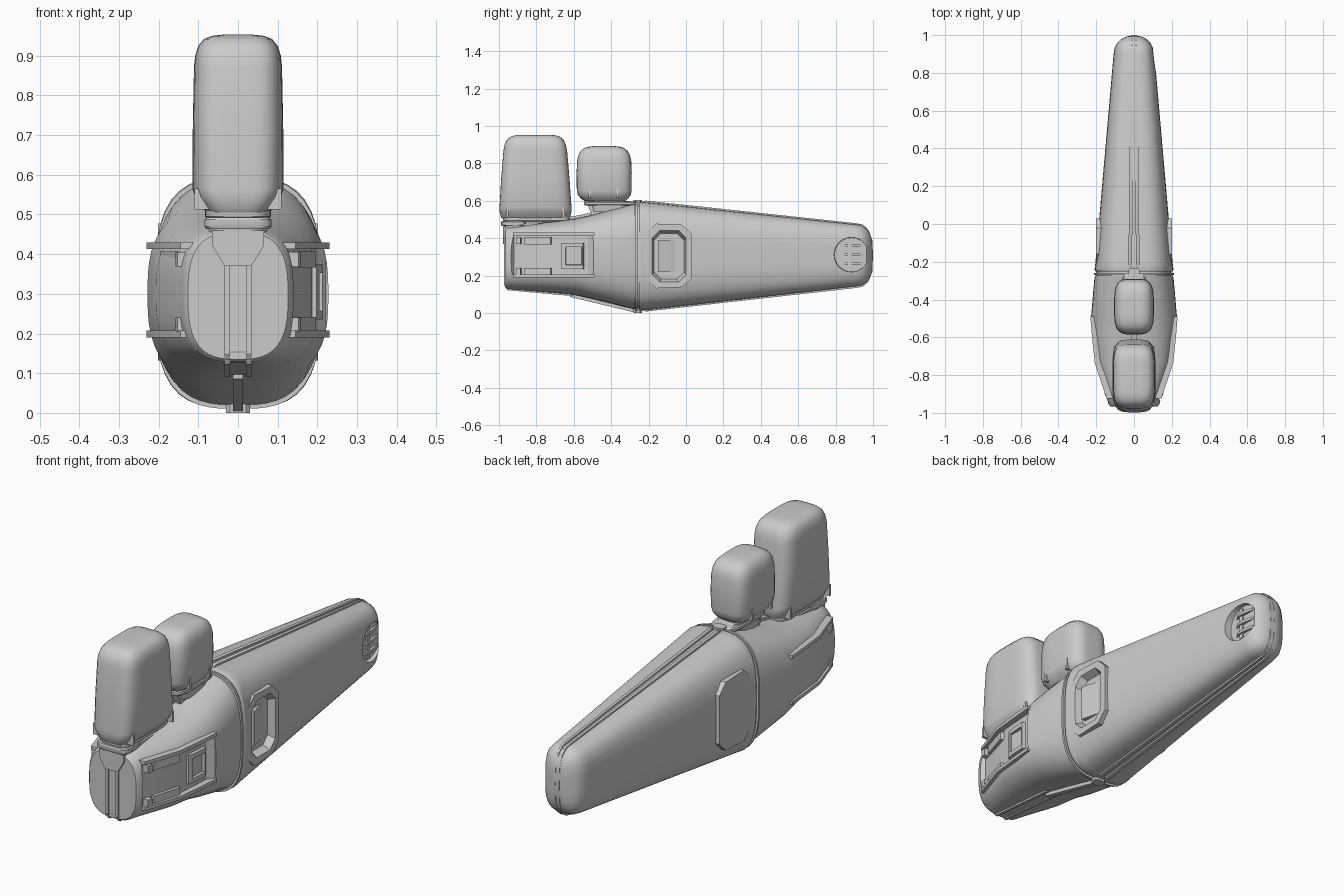
import bpy, bmesh
from math import cos, sin, pi


def finish(name, bm, mirror=False, angle=30):
    if mirror:
        geo = bmesh.ops.duplicate(bm, geom=bm.verts[:] + bm.edges[:] + bm.faces[:])["geom"]
        for v in geo:
            if isinstance(v, bmesh.types.BMVert):
                v.co.x *= -1
    bmesh.ops.recalc_face_normals(bm, faces=bm.faces[:])
    me = bpy.data.meshes.new(name)
    bm.to_mesh(me)
    bm.free()
    ob = bpy.data.objects.new(name, me)
    bpy.context.collection.objects.link(ob)
    smooth(ob, angle)
    return ob


def smooth(ob, angle=30):
    bpy.ops.object.select_all(action='DESELECT')
    ob.select_set(True)
    bpy.context.view_layer.objects.active = ob
    bpy.ops.object.shade_smooth_by_angle(angle=angle * pi / 180)


def place(axis, a, b, t):
    return {'x': (t, a, b), 'y': (a, t, b), 'z': (a, b, t)}[axis]


def loft(name, axis, rings, n=3.0, seg=56):
    """Rings are (position, half width in x, low, high), rounded-box sections."""
    bm = bmesh.new()
    loops = []
    for t, hw, lo, hi in rings:
        loop = []
        for i in range(seg):
            c, s = cos(2 * pi * i / seg), sin(2 * pi * i / seg)
            k = (abs(c) ** n + abs(s) ** n) ** (-1 / n)
            loop.append(bm.verts.new(place(axis, hw * c * k, (lo + hi) / 2 + (hi - lo) / 2 * s * k, t)))
        loops.append(loop)
    for p, q in zip(loops, loops[1:]):
        for i in range(seg):
            j = (i + 1) % seg
            bm.faces.new((p[i], p[j], q[j], q[i]))
    bm.faces.new(loops[0])
    bm.faces.new(loops[-1])
    return finish(name, bm)


def prism(name, axis, poly, a, b, taper=1.0, mirror=False, warp=None):
    """Extrude a polygon from a to b; the a end is scaled by taper."""
    bm = bmesh.new()
    cu = sum(p[0] for p in poly) / len(poly)
    cv = sum(p[1] for p in poly) / len(poly)
    lo = [bm.verts.new(place(axis, cu + (u - cu) * taper, cv + (v - cv) * taper, a)) for u, v in poly]
    hi = [bm.verts.new(place(axis, u, v, b)) for u, v in poly]
    for i in range(len(poly)):
        j = (i + 1) % len(poly)
        bm.faces.new((lo[i], lo[j], hi[j], hi[i]))
    bm.faces.new(lo)
    bm.faces.new(hi)
    if warp:
        for v in bm.verts:
            warp(v.co)
    return finish(name, bm, mirror)


def rect(u0, u1, v0, v1, c=0.0):
    if not c:
        return [(u0, v0), (u1, v0), (u1, v1), (u0, v1)]
    return [(u0 + c, v0), (u1 - c, v0), (u1, v0 + c), (u1, v1 - c),
            (u1 - c, v1), (u0 + c, v1), (u0, v1 - c), (u0, v0 + c)]


def cut(targets, cutter):
    for ob in targets:
        m = ob.modifiers.new("cut", 'BOOLEAN')
        m.operation, m.solver, m.object = 'DIFFERENCE', 'EXACT', cutter
        bpy.ops.object.select_all(action='DESELECT')
        bpy.context.view_layer.objects.active = ob
        ob.select_set(True)
        bpy.ops.object.modifier_apply(modifier=m.name)
        smooth(ob)
    bpy.data.objects.remove(cutter)


# Long tapering rear hull with rounded tail
rear = loft("rear_hull", 'y', [
    (-.252, .204, .016, .590), (-.24, .209, .012, .594), (-.21, .205, .016, .592),
    (.90, .108, .142, .474), (.935, .102, .147, .470), (.96, .088, .160, .455),
    (.98, .066, .182, .432), (.992, .040, .215, .400), (.997, .018, .26, .355)], 3.2)
# Blunt front hull
front = loft("front_hull", 'y', [
    (-.965, .126, .135, .455), (-.955, .134, .128, .462), (-.90, .150, .124, .468),
    (-.73, .207, .110, .487), (-.60, .218, .098, .503), (-.50, .228, .075, .525),
    (-.30, .211, .026, .578), (-.272, .206, .020, .584)], 2.9)
# Seam between the hulls
loft("hull_seam", 'y', [(-.28, .198, .027, .576), (-.24, .198, .027, .576)], 3)
loft("seam_band", 'y', [(-.269, .211, .010, .594), (-.259, .211, .010, .594)], 3)

# Octagonal side hatch with raised frame and recessed floor
frame = prism("hatch_frame", 'x', rect(-.21, .03, .13, .48, .05), .14, .201, mirror=True,
              warp=lambda c: setattr(c, 'z', .305 + (c.z - .305) * (1 - .25 * (c.y + .21))))
cut([rear, frame], prism("cutter", 'x', rect(-.19, .01, .152, .456, .045), .166, .23, .8, True))
prism("hatch_handle", 'z', [(.15, -.15), (.19, -.15), (.186, -.13), (.167, -.06), (.15, -.06)],
      .22, .39, mirror=True)

# Round tail recess with fins, open to the rear
disc = [(.885 + .098 * cos(2 * pi * i / 32), .312 + .098 * sin(2 * pi * i / 32)) for i in range(32)]
cut([rear], prism("cutter", 'x', disc, .083, .2, .93, True))
for z in (.265, .312, .359):
    prism("tail_fin", 'z', [(.075, .82), (.098, .86), (.098, .90), (.086, .955), (.075, .955)],
          z - .007, z + .007, mirror=True)
prism("tail_recess_bar", 'x', rect(.865, .885, .235, .39), .07, .091, mirror=True)

# Side bays in the front hull with block and latches
cut([front], prism("cutter", 'z', [(.3, -.495), (.222, -.495), (.198, -.525), (.186, -.70), (.122, -.92),
                                   (.14, -.935), (.3, -.935)], .205, .415, mirror=True))
prism("bay_block", 'z', [(.15, -.67), (.198, -.665), (.207, -.64), (.213, -.55), (.15, -.53)],
      .235, .375, mirror=True)
cut([bpy.data.objects["bay_block"]],
    prism("cutter", 'x', rect(-.65, -.55, .25, .36), .197, .3, .85, True))
for z in (.222, .387):
    prism("bay_latch", 'z', [(.11, -.865), (.153, -.865), (.196, -.725), (.16, -.71)],
          z - .02, z + .02, mirror=True)
    prism("latch_pin", 'z', [(.12, -.91), (.153, -.91), (.158, -.885), (.13, -.88)],
          z - .018, z + .018, mirror=True)
for z0, z1 in ((.190, .207), (.413, .430)):
    prism("bay_rail", 'z', [(.11, -.925), (.145, -.925), (.208, -.735), (.222, -.60), (.231, -.49), (.15, -.49)],
          z0, z1, mirror=True)


# Twin rails running over the top, tail and belly of the rear hull
def narrow(c):
    c.x *= 1 - .38 * (c.y + .25)


prism("spine_rail", 'x', [(-.215, .601), (.91, .480), (.945, .473), (.975, .447), (.996, .39), (1.0, .31),
                          (.996, .22), (.975, .167), (.945, .141), (.91, .134), (-.215, .008), (-.24, .02),
                          (-.24, .59)], .010, .030, mirror=True, warp=narrow)

# Nose spine and belly keel
nose = [(-.93, .45), (-.972, .44), (-.973, .15), (-.955, .122), (-.60, .090), (-.58, .11), (-.9, .2)]
prism("nose_rail", 'x', nose, .020, .034, mirror=True)
prism("nose_core", 'x', [(y + .006, z + .005) for y, z in nose], -.021, .021)
prism("belly_keel", 'x', [(-.62, .12), (-.62, .086), (-.27, .002), (-.24, .002), (-.24, .06)], -.012, .012)
for nm, z0, z1 in (("belly_clip", 0, .025), ("top_clip", .58, .603)):
    prism(nm, 'z', rect(-.030, .030, -.28, -.235, .01), z0, z1)
prism("top_ridge", 'x', [(-.66, .47), (-.66, .508), (-.56, .525), (-.27, .60), (-.25, .60), (-.25, .55)],
      -.012, .012)

# Front pod: collar, bracket and tall rounded housing
prism("front_bracket", 'y', [(-.034, .37), (.034, .37), (.058, .41), (.066, .425), (.066, .46),
                             (-.066, .46), (-.066, .425), (-.058, .41)], -.978, -.915)
loft("front_pod_neck", 'z', [(.43, .066, -.965, -.66), (.458, .075, -.975, -.65), (.48, .075, -.975, -.65)], 5)
loft("front_pod_collar", 'z', [(.464, .080, -.985, -.86), (.470, .084, -.988, -.855), (.487, .084, -.988, -.855),
                               (.492, .08, -.985, -.86)], 5)
loft("front_pod_base", 'z', [(.485, .072, -.97, -.64), (.495, .083, -.978, -.625), (.515, .083, -.98, -.622)], 5)
loft("front_pod", 'z', [(.505, .080, -.983, -.625), (.515, .088, -.990, -.618), (.545, .108, -.997, -.612),
                        (.565, .115, -.997, -.612), (.72, .114, -.988, -.623), (.87, .111, -.976, -.636),
                        (.90, .108, -.970, -.642), (.925, .100, -.958, -.654), (.942, .086, -.940, -.672),
                        (.950, .066, -.915, -.698), (.953, .04, -.885, -.73)], 4.2)

# Rear pod: tilted bracket, collar and shorter housing
prism("rear_pod_bracket", 'x', [(-.535, .60), (-.50, .515), (-.36, .54), (-.27, .57), (-.27, .585), (-.31, .60)],
      -.045, .045)
loft("rear_pod_neck", 'z', [(.54, .060, -.50, -.32), (.562, .066, -.505, -.31), (.60, .066, -.505, -.31)], 4)
loft("rear_pod_collar", 'z', [(.575, .066, -.54, -.27), (.580, .070, -.545, -.262), (.592, .070, -.545, -.262),
                              (.597, .066, -.54, -.27)], 4)
loft("rear_pod", 'z', [(.600, .070, -.545, -.325), (.612, .083, -.562, -.310), (.632, .097, -.578, -.295),
                       (.655, .104, -.584, -.291), (.75, .105, -.585, -.290), (.815, .103, -.582, -.293),
                       (.845, .098, -.575, -.300), (.868, .088, -.562, -.313), (.884, .072, -.540, -.335),
                       (.891, .050, -.51, -.365), (.893, .03, -.48, -.395)], 3.8)

# Small locking tabs at the foot of each pod
for y, z, x in ((-.955, .54, .104), (-.655, .54, .104), (-.515, .645, .099), (-.365, .645, .099)):
    prism("pod_tab", 'x', rect(y - .007, y + .007, z - .028, z + .025), x - .03, x + .005, mirror=True)
